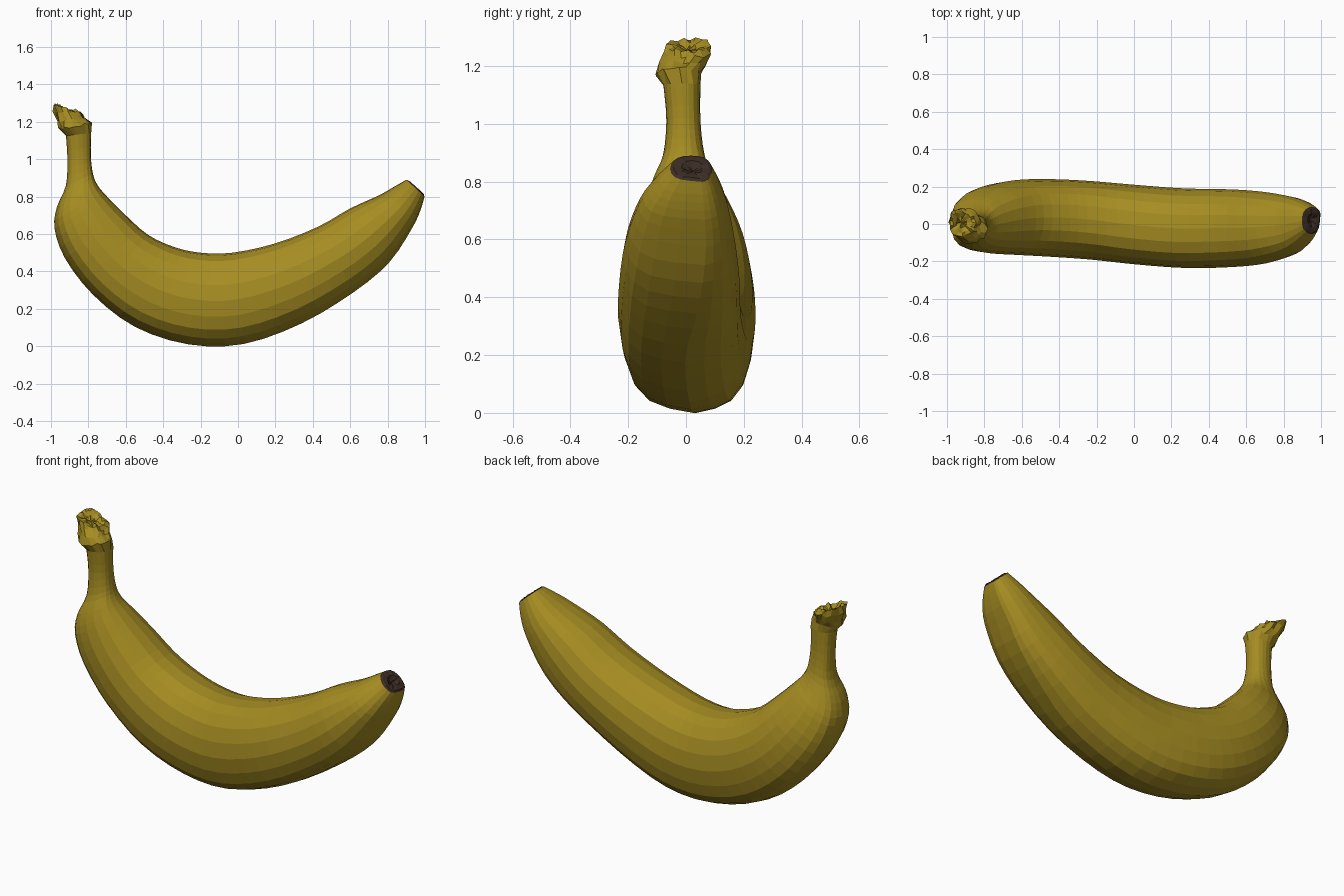
import bpy, bmesh, random
from mathutils import Vector

if "Cube" in bpy.data.objects:
    bpy.data.objects.remove(bpy.data.objects["Cube"])

random.seed(4)


def material(name, rgb):
    m = bpy.data.materials.new(name)
    m.diffuse_color = (*rgb, 1)
    m.use_nodes = True
    m.node_tree.nodes["Principled BSDF"].inputs["Base Color"].default_value = m.diffuse_color
    return m


# Body stations: outer x,z / inner x,z / y min, y max (blossom end to stem)
BODY = [
    (0.997, 0.80, 0.90, 0.89, -0.055, 0.09),
    (0.975, 0.725, 0.83, 0.85, -0.115, 0.12),
    (0.93, 0.63, 0.75, 0.805, -0.165, 0.145),
    (0.81, 0.45, 0.60, 0.737, -0.21, 0.17),
    (0.62, 0.29, 0.43, 0.64, -0.23, 0.185),
    (0.34, 0.122, 0.20, 0.55, -0.235, 0.19),
    (0.03, 0.012, -0.03, 0.50, -0.215, 0.21),
    (-0.265, 0.01, -0.20, 0.50, -0.19, 0.23),
    (-0.55, 0.103, -0.34, 0.53, -0.175, 0.24),
    (-0.775, 0.275, -0.48, 0.595, -0.165, 0.235),
    (-0.925, 0.47, -0.60, 0.70, -0.157, 0.205),
    (-0.981, 0.63, -0.70, 0.80, -0.14, 0.15),
    (-0.968, 0.745, -0.75, 0.86, -0.115, 0.10),
    (-0.92, 0.86, -0.775, 0.92, -0.08, 0.065),
    (-0.912, 1.00, -0.787, 1.02, -0.068, 0.05),
    (-0.92, 1.125, -0.785, 1.14, -0.078, 0.05),
]
# Torn stem end, kept angular
KNOB = [
    (-0.955, 1.165, -0.787, 1.19, -0.10, 0.05),
    (-0.96, 1.20, -0.82, 1.215, -0.09, 0.07),
    (-0.985, 1.25, -0.83, 1.235, -0.07, 0.085),
    (-0.99, 1.295, -0.845, 1.25, -0.065, 0.08),
]
# Half cross-section from the keel (v = -1) to the inner side (v = 1)
HALF = [(0, -1), (0.35, -0.94), (0.65, -0.83), (0.84, -0.64), (0.95, -0.36), (1, -0.02),
        (0.95, 0.32), (0.82, 0.62), (0.62, 0.84), (0.34, 0.96), (0, 1)]
SECTION = HALF + [(-u, v) for u, v in HALF[-2:0:-1]]
SIDES = len(SECTION)


def smooth_stations(pts, steps):
    """Catmull-Rom interpolation of whole stations."""
    out = []
    for i in range(len(pts) - 1):
        a, b, c, d = (pts[max(0, min(len(pts) - 1, i + k))] for k in (-1, 0, 1, 2))
        for s in range(steps):
            t = s / steps
            out.append([0.5 * (2 * q + (r - p) * t + (2 * p - 5 * q + 4 * r - e) * t * t
                               + (3 * q - p - 3 * r + e) * t ** 3)
                        for p, q, r, e in zip(a, b, c, d)])
    return out + [list(pts[-1])]


bm = bmesh.new()


def ring(st, jitter=0.0):
    ox, oz, ix, iz, y0, y1 = st
    outer, inner = Vector((ox, 0, oz)), Vector((ix, 0, iz))
    # The keel drifts sideways towards the blossom end
    skew = 0.1 + 0.4 * max(0, min(1, (ox - 0.5) / 0.4))
    verts = []
    for u, v in SECTION:
        p = outer.lerp(inner, (v + 1) / 2)
        w = u + skew * (1 - abs(u)) * max(0, -v)
        p.y = (y0 + y1) / 2 + w * (y1 - y0) / 2
        p += Vector([random.uniform(-jitter, jitter) for _ in range(3)])
        verts.append(bm.verts.new(p))
    return verts


def bridge(a, b, mat=0):
    for i in range(SIDES):
        j = (i + 1) % SIDES
        bm.faces.new((a[i], a[j], b[j], b[i])).material_index = mat


def cap(edge, direction, layers, centre_push, mat, jitter):
    """Close an end with shrinking rings pushed along a direction."""
    mid = sum((v.co for v in edge), Vector()) / SIDES
    prev = edge
    for scale, push in layers:
        new = [bm.verts.new(mid + (v.co - mid) * scale + direction
                            * (push + random.uniform(-jitter, jitter))) for v in edge]
        bridge(prev, new, mat)
        prev = new
    tip = bm.verts.new(mid + direction * centre_push)
    for i in range(SIDES):
        bm.faces.new((prev[i], prev[(i + 1) % SIDES], tip)).material_index = mat


# Peel and stem
rings = [ring(s) for s in smooth_stations(BODY, 3)]
rings += [ring(s, 0.008) for s in KNOB]
for a, b in zip(rings, rings[1:]):
    bridge(a, b)

# Dark blossom end and torn stem top
cap(rings[0], Vector((0.67, 0, 0.74)), [(0.85, 0.006), (0.5, 0.006), (0.25, -0.006)], -0.012, 1, 0.004)
cap(rings[-1], Vector((0.25, 0, 0.97)), [(0.75, 0.0), (0.4, -0.015)], -0.02, 0, 0.012)

bmesh.ops.recalc_face_normals(bm, faces=bm.faces)
mesh = bpy.data.meshes.new("banana")
bm.to_mesh(mesh)
bm.free()
mesh.materials.append(material("ripe yellow", (0.38, 0.265, 0.016)))
mesh.materials.append(material("dark brown", (0.045, 0.026, 0.018)))
obj = bpy.data.objects.new("banana", mesh)
bpy.context.collection.objects.link(obj)
